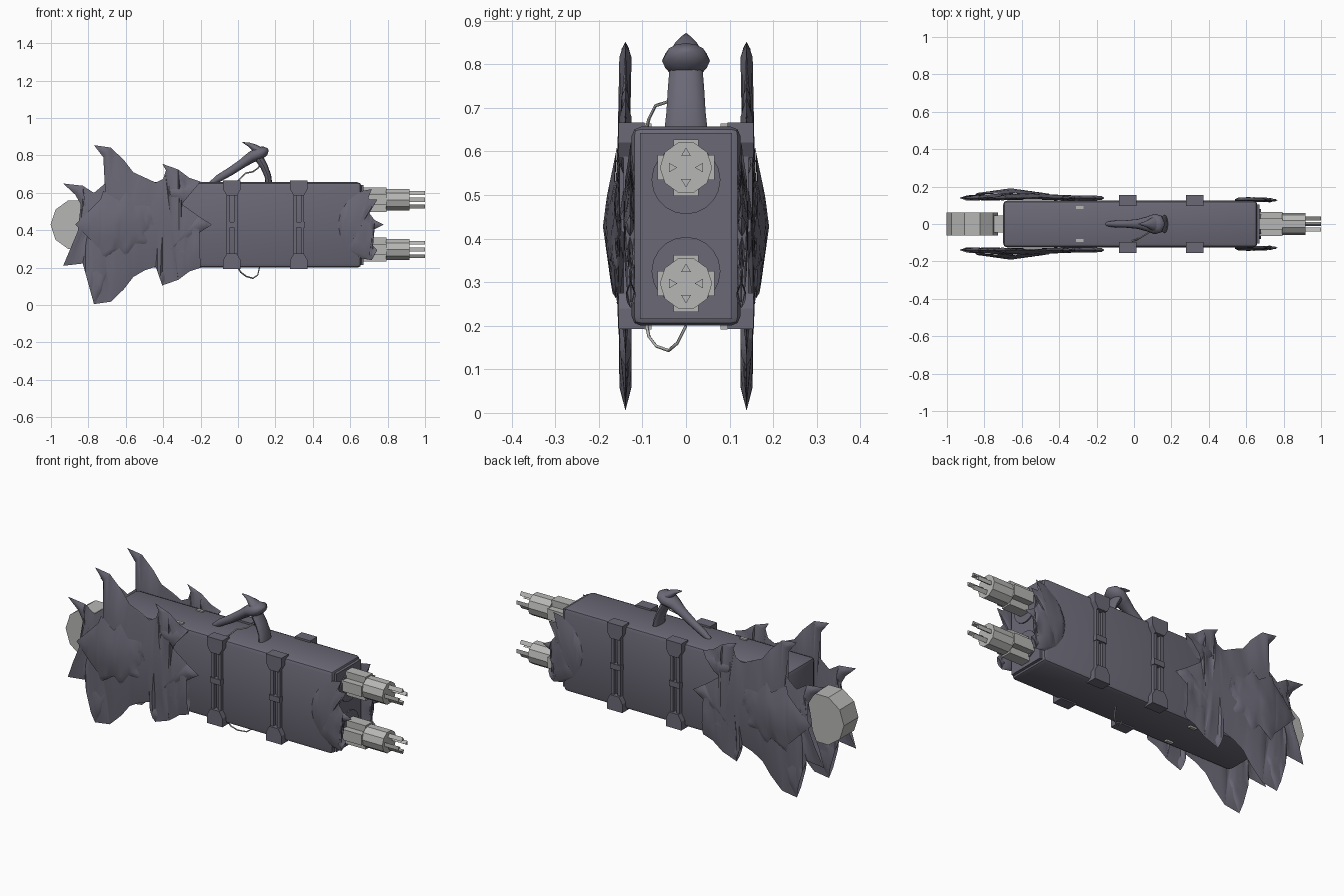
import bpy, bmesh, math
from mathutils import Vector, Matrix

if "Cube" in bpy.data.objects:
    bpy.data.objects.remove(bpy.data.objects["Cube"])

MID = 0.43  # height of the long axis


def material(name, rgb):
    m = bpy.data.materials.new(name)
    m.diffuse_color = (*rgb, 1)
    m.use_nodes = True
    m.node_tree.nodes["Principled BSDF"].inputs["Base Color"].default_value = m.diffuse_color
    return m


DARK = material("dark slate", (0.145, 0.14, 0.18))
LIGHT = material("light grey", (0.47, 0.47, 0.46))


def finish(name, bm, mat, smooth=None):
    bmesh.ops.recalc_face_normals(bm, faces=bm.faces)
    me = bpy.data.meshes.new(name)
    bm.to_mesh(me)
    bm.free()
    ob = bpy.data.objects.new(name, me)
    bpy.context.collection.objects.link(ob)
    me.materials.append(mat)
    if smooth:
        bpy.ops.object.select_all(action='DESELECT')
        ob.select_set(True)
        bpy.context.view_layer.objects.active = ob
        bpy.ops.object.shade_smooth_by_angle(angle=math.radians(smooth))
    return ob


def box(name, lo, hi, mat=DARK, bevel=0):
    bm = bmesh.new()
    bmesh.ops.create_cube(bm, size=1)
    for v in bm.verts:
        v.co = Vector([a + (b - a) * (c + .5) for a, b, c in zip(lo, hi, v.co)])
    if bevel:
        bmesh.ops.bevel(bm, geom=bm.edges[:], offset=bevel, segments=2, affect='EDGES', profile=.5)
    return finish(name, bm, mat, 35 if bevel else None)


def cylinder(name, centre, r, length, sides, axis, mat=LIGHT, turn=0.0):
    bm = bmesh.new()
    bmesh.ops.create_cone(bm, cap_ends=True, segments=sides, radius1=r, radius2=r, depth=length)
    rot = Matrix.Rotation(math.pi / 2, 4, 'Y' if axis == 'x' else 'X')
    bmesh.ops.transform(bm, verts=bm.verts,
                        matrix=Matrix.Translation(centre) @ rot @ Matrix.Rotation(turn, 4, 'Z'))
    return finish(name, bm, mat)


def prism(name, pts, y0, y1, mat=DARK):
    """Extrude an (x, z) polygon between two y values."""
    bm = bmesh.new()
    rings = [[bm.verts.new((x, y, z)) for x, z in pts] for y in (y0, y1)]
    bm.faces.new(rings[0])
    bm.faces.new(rings[1])
    for i in range(len(pts)):
        j = (i + 1) % len(pts)
        bm.faces.new((rings[0][i], rings[0][j], rings[1][j], rings[1][i]))
    return finish(name, bm, mat)


def loft(name, path, sides=12):
    """Elliptical sections (x, z, in-plane radius, y radius) along a path."""
    bm = bmesh.new()
    rings = []
    for i, (x, z, r, ry) in enumerate(path):
        a, b = path[max(i - 1, 0)], path[min(i + 1, len(path) - 1)]
        t = Vector((b[0] - a[0], 0, b[1] - a[1])).normalized()
        n = Vector((-t.z, 0, t.x))
        rings.append([bm.verts.new(Vector((x, 0, z)) + n * r * math.cos(q) + Vector((0, ry * math.sin(q), 0)))
                      for q in (2 * math.pi * k / sides for k in range(sides))])
    for a, b in zip(rings, rings[1:]):
        for k in range(sides):
            j = (k + 1) % sides
            bm.faces.new((a[k], a[j], b[j], b[k]))
    bm.faces.new(rings[0])
    bm.faces.new(rings[-1])
    return finish(name, bm, DARK, 50)


def spiked_plate(name, half, side, base, thick, centre, dome, reach):
    """Symmetric spiked outline, thickened into ridges and domed about a centre."""
    low = [(x, 2 * MID - z) for x, z in reversed(half) if abs(z - MID) > .002]
    pts = [Vector(p) for p in half + low]
    edges = list(zip(pts, pts[1:] + pts[:1]))

    def edge_distance(p):
        best = 9
        for a, b in edges:
            d = b - a
            t = max(0, min(1, (p - a).dot(d) / d.length_squared))
            best = min(best, (p - a - d * t).length)
        return best

    bm = bmesh.new()
    for layer in (1, -1):
        part = bmesh.new()
        part.faces.new([part.verts.new((p.x, 0, p.y)) for p in pts])
        bmesh.ops.triangulate(part, faces=part.faces[:], ngon_method='BEAUTY')
        bmesh.ops.subdivide_edges(part, edges=part.edges[:], cuts=3, use_grid_fill=True)
        for v in part.verts:
            p = Vector((v.co.x, v.co.z))
            ridge = layer * min(thick, edge_distance(p) * .6)
            bulge = dome * max(0, 1 - (p - Vector(centre)).length / reach)
            v.co.y = side * (base + ridge + bulge)
        me = bpy.data.meshes.new("half")
        part.to_mesh(me)
        part.free()
        bm.from_mesh(me)
        bpy.data.meshes.remove(me)
    bmesh.ops.remove_doubles(bm, verts=bm.verts, dist=.0005)
    return finish(name, bm, DARK, 40)


# Main casing with a raised muzzle panel
box("casing", (-.70, -.125, .2), (.66, .125, .657), bevel=.022)
box("muzzle_panel", (.64, -.105, .215), (.672, .105, .642))

# Rear drum and its mount
cylinder("rear_drum", (-.865, 0, MID), .137, .125, 10, 'y', turn=math.pi / 10)
box("drum_mount", (-.77, -.045, .37), (-.69, .045, .49), LIGHT)

# Twin guns, mirrored about the mid height
for s in (1, -1):
    z = MID + s * .133
    cylinder("gun_collar", (.672, 0, MID + s * .105), .079, .012, 20, 'x', DARK)
    box("gun_block_tall", (.67, -.029, z - .065), (.795, .029, z + .065), LIGHT)
    box("gun_block_wide", (.67, -.065, z - .029), (.795, .065, z + .029), LIGHT)
    cylinder("gun_drum", (.855, 0, z), .06, .125, 10, 'x')
    for k in range(4):
        a = k * math.pi / 2
        cylinder("gun_barrel", (.953, .033 * math.cos(a), z + .033 * math.sin(a)), .013, .094, 3, 'x',
                 turn=math.pi - a if k % 2 == 0 else a)

# Half outlines of the spiked plates
REAR = [(-.14, .43), (-.21, .475), (-.30, .54), (-.40, .61), (-.30, .645), (-.2, .66), (-.26, .68), (-.32, .725),
        (-.405, .755), (-.385, .72), (-.40, .675), (-.44, .655), (-.50, .675), (-.56, .71), (-.61, .775),
        (-.68, .842), (-.77, .855), (-.72, .79), (-.695, .72), (-.70, .66), (-.74, .625), (-.77, .60),
        (-.83, .638), (-.935, .65), (-.87, .59), (-.83, .52), (-.80, .43)]
SHIELD = [(-.45, .43), (-.505, .475), (-.475, .535), (-.55, .53), (-.60, .60), (-.635, .555), (-.72, .61),
          (-.735, .565), (-.80, .50), (-.87, .43)]
NOSE = [(.78, .43), (.73, .455), (.70, .495), (.71, .53), (.745, .565), (.705, .565), (.69, .58), (.715, .62),
        (.66, .61), (.59, .56), (.55, .50), (.535, .43)]

for s in (1, -1):
    spiked_plate("rear_spiked_plate", REAR, s, .139, .014, (-.62, MID), .012, .3)
    spiked_plate("rear_shield", SHIELD, s, .157, .006, (-.66, MID), .028, .2)
    spiked_plate("nose_claw_plate", NOSE, s, .127, .011, (.62, MID), .006, .15)
    # Side straps: end clamps, twin rails, centre buckle
    for x in (-.033, .325):
        for e in (1, -1):
            prism("strap_clamp", [(x + dx, MID + e * dz) for dx, dz in
                  ((-.047, .237), (.047, .237), (.047, .19), (.027, .155), (-.027, .155), (-.047, .19))],
                  s * .095, s * .155)
        for dx in (-.02, .02):
            box("strap_rail", (x + dx - .009, min(s * .115, s * .143), .25),
                (x + dx + .009, max(s * .115, s * .143), .61))
        box("strap_buckle", (x - .032, min(s * .115, s * .149), .415),
            (x + .032, max(s * .115, s * .149), .445))
    # Small pegs on the top and bottom
    for z in (.196, .657):
        box("peg", (-.31, s * .087 - .008, z - .005), (-.27, s * .087 + .008, z + .007), LIGHT)

# Top handle: swept arm, rear leg and horn
loft("handle_arm", [(-.145, .65, .012, .012), (-.10, .68, .02, .018), (-.04, .715, .022, .02), (.02, .755, .024, .026),
                    (.07, .79, .03, .04), (.11, .808, .036, .055), (.145, .825, .026, .045), (.162, .832, .006, .01)])
loft("handle_leg", [(.165, .645, .018, .05), (.16, .69, .018, .045), (.14, .74, .02, .042), (.11, .79, .024, .038)])
loft("handle_horn", [(.12, .815, .028, .045), (.09, .84, .02, .03), (.06, .858, .011, .014), (.025, .87, .002, .002)])


# Loose cables above and below the casing
def cable(name, pts):
    cu = bpy.data.curves.new(name, 'CURVE')
    cu.dimensions = '3D'
    cu.bevel_depth = .004
    cu.bevel_resolution = 0
    sp = cu.splines.new('POLY')
    sp.points.add(len(pts) - 1)
    for p, c in zip(sp.points, pts):
        p.co = (*c, 1)
    ob = bpy.data.objects.new(name, cu)
    bpy.context.collection.objects.link(ob)
    cu.materials.append(LIGHT)


cable("lower_cable", [(0, -.09, .2), (.015, -.085, .175), (.045, -.068, .153), (.08, -.04, .143),
                      (.105, -.02, .16), (.115, 0, .2)])
cable("upper_cable", [(-.01, -.09, .655), (.01, -.085, .675), (.04, -.07, .705), (.08, -.045, .713),
                      (.11, -.02, .735), (.12, 0, .77)])
